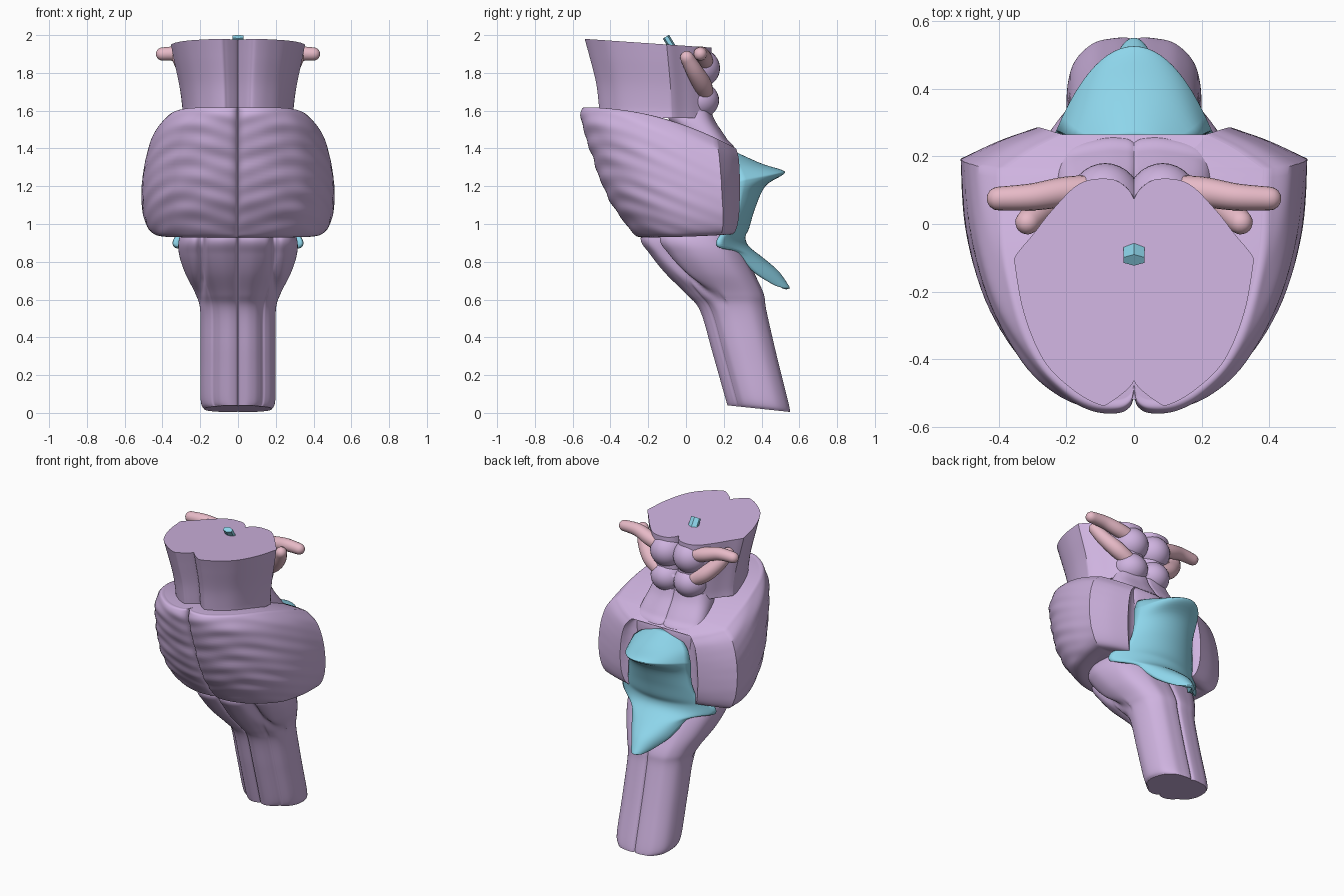
import bpy, bmesh, math
from mathutils import Vector, Euler

if "Cube" in bpy.data.objects:
    bpy.data.objects.remove(bpy.data.objects["Cube"])


def material(name, rgb):
    m = bpy.data.materials.new(name)
    m.diffuse_color = (*rgb, 1)
    m.use_nodes = True
    m.node_tree.nodes["Principled BSDF"].inputs["Base Color"].default_value = m.diffuse_color
    return m


PURPLE = material("purple", (0.62, 0.45, 0.74))
CYAN = material("cyan", (0.27, 0.67, 0.83))
PINK = material("pink", (0.80, 0.49, 0.57))


def spline(pts, steps):
    """Catmull-Rom through tuples; a repeated point makes a sharp corner."""
    out = []
    for i in range(len(pts) - 1):
        b, c = Vector(pts[i]), Vector(pts[i + 1])
        if (b - c).length < 1e-6:
            continue
        a, d = Vector(pts[max(i - 1, 0)]), Vector(pts[min(i + 2, len(pts) - 1)])
        for k in range(steps):
            t = k / steps
            out.append(b + 0.5 * t * (c - a + t * (2 * a - 5 * b + 4 * c - d + t * (3 * (b - c) + d - a))))
    return out + [Vector(pts[-1])]


def finish(bm, name, mat, angle=40):
    bmesh.ops.recalc_face_normals(bm, faces=bm.faces)
    me = bpy.data.meshes.new(name)
    bm.to_mesh(me)
    bm.free()
    ob = bpy.data.objects.new(name, me)
    bpy.context.collection.objects.link(ob)
    me.materials.append(mat)
    bpy.ops.object.select_all(action='DESELECT')
    bpy.context.view_layer.objects.active = ob
    ob.select_set(True)
    bpy.ops.object.shade_smooth_by_angle(angle=math.radians(angle))
    return ob


def mirror(ob):
    ob.modifiers.new("mirror", 'MIRROR').use_axis[0] = True


def loft(name, outline, sections, mat=PURPLE, bend=1.0, ridge=None, steps=8):
    """outline: half contour (x 0..1, front-to-back 0..1).
    sections: (front y, front z, back y, back z, half width)."""
    half = spline(outline, 6)
    contour = [(p[0], p[1]) for p in half] + [(-p[0], p[1]) for p in half[-2:0:-1]]
    bm = bmesh.new()
    rings = []
    for yf, zf, yb, zb, w in spline(sections, steps):
        ring = []
        for u, v in contour:
            x, y = u * w, yf + v * (yb - yf)
            z = zf + (zb - zf) * max(v, 0) ** bend
            if ridge:
                g = ridge(x, v, zf)
                x, y = x * (1 + g), y - g * 0.5
            ring.append(bm.verts.new((x, y, z)))
        rings.append(ring)
    n = len(contour)
    for a, b in zip(rings, rings[1:]):
        for i in range(n):
            j = (i + 1) % n
            bm.faces.new((a[i], a[j], b[j], b[i]))
    for r in (rings[0], rings[-1]):
        if bend == 1:
            cap = bm.faces.new(r)
            cap.normal_update()
            bmesh.ops.triangulate(bm, faces=[cap], ngon_method='EAR_CLIP')
            continue
        for i in range(n // 2):
            f = [r[i], r[i + 1], r[-(i + 1) % n], r[-i % n]]
            bm.faces.new(list(dict.fromkeys(f)))
    return finish(bm, name, mat)


def blob(name, loc, size, tilt=(0, 0, 0)):
    bm = bmesh.new()
    bmesh.ops.create_uvsphere(bm, u_segments=32, v_segments=20, radius=1)
    bmesh.ops.scale(bm, vec=size, verts=bm.verts)
    bmesh.ops.rotate(bm, matrix=Euler(tilt).to_matrix(), verts=bm.verts)
    bmesh.ops.translate(bm, vec=loc, verts=bm.verts)
    mirror(finish(bm, name, PURPLE))


def horn(name, path):
    """Round-tipped tube; path points are (x, y, z, radius)."""
    bm = bmesh.new()
    pts = spline(path, 6)
    end, near = pts[-1], pts[-2]
    d = (end.xyz - near.xyz).normalized()
    for a in (0.4, 0.8, 1.15, 1.45):
        p = end.xyz + d * end[3] * math.sin(a)
        pts.append(Vector((*p, end[3] * math.cos(a))))
    rings = []
    for i, p in enumerate(pts):
        t = (pts[min(i + 1, len(pts) - 1)].xyz - pts[max(i - 1, 0)].xyz).normalized()
        s = t.cross(Vector((0, 0, 1))).normalized()
        q = s.cross(t)
        rings.append([bm.verts.new(p.xyz + p[3] * (s * math.cos(k * math.pi / 10) + q * math.sin(k * math.pi / 10)))
                      for k in range(20)])
    for a, b in zip(rings, rings[1:]):
        for i in range(20):
            bm.faces.new((a[i], a[i - 1], b[i - 1], b[i]))
    bm.faces.new(rings[0])
    bm.faces.new(rings[-1])
    mirror(finish(bm, name, PINK, 60))


# Medulla: leaning column widening into pyramids and olives, parted by a groove
def olive_groove(x, v, z):
    rise = min(1, max(0, (z - .55) / .15))
    return -0.07 * rise * math.exp(-((abs(x) - .2) / .022) ** 2) if v < .45 else 0


loft("medulla",
     [(0, .09), (.05, .03), (.25, 0), (.45, .04), (.58, .11), (.66, .17), (.74, .19), (.9, .29), (1, .5),
      (.92, .78), (.65, .95), (.35, .995), (.1, 1), (0, .965)],
     [(.22, .04, .55, .005, .18), (.22, .04, .55, .005, .18), (.205, .09, .54, .06, .198),
      (.14, .32, .48, .3, .198), (.075, .54, .425, .54, .2), (.0, .63, .41, .63, .225),
      (-.11, .74, .36, .74, .28), (-.19, .84, .31, .84, .312), (-.24, .92, .27, .92, .312),
      (-.2, 1.02, .23, 1.02, .27)], ridge=olive_groove)


# Pons: ridged front, flat angled cuts at the back
def pons_ridge(x, v, z):
    fade = max(0, 1 - v)
    s = z + 0.25 * v - 0.12 * abs(x)
    return fade * (0.005 * math.sin(s * 68 + 2 * math.cos(x * 9)) + 0.004 * math.sin(s * 41 + x * x * 30))


loft("pons",
     [(0, .06), (.03, .02), (.12, 0), (.3, .01), (.5, .065), (.7, .17), (.88, .36), (.975, .6),
      (1, .87), (1, .87), (.78, .945), (.56, 1), (.56, 1), (.47, .95), (.3, .93), (0, .91)],
     [(-.52, 1.615, .265, 1.40, .38), (-.55, 1.61, .27, 1.385, .41), (-.55, 1.53, .28, 1.34, .465),
      (-.50, 1.37, .285, 1.25, .5), (-.44, 1.2, .285, 1.14, .512), (-.37, 1.07, .28, 1.04, .502),
      (-.29, .965, .265, .97, .47), (-.24, .93, .24, .945, .42), (-.15, .94, .2, .96, .34)],
     bend=2.0, ridge=pons_ridge, steps=10)

# Tegmentum: sloping back wall between midbrain and pons
loft("tegmentum",
     [(0, 0), (.5, 0), (.9, .2), (1, .6), (.85, .88), (.4, 1), (.1, 1), (0, .96)],
     [(-.1, 1.6, .13, 1.6, .19), (-.08, 1.54, .155, 1.54, .21), (0, 1.45, .215, 1.45, .23),
      (0, 1.38, .26, 1.37, .24), (0, 1.1, .24, 1.1, .24), (0, .9, .22, .9, .24)])

# Midbrain: two stalks with a fossa in front and a step at the side
loft("midbrain",
     [(0, .11), (.03, .085), (.1, .05), (.19, .015), (.28, 0), (.5, .065), (.75, .2), (.92, .42), (1, .66),
      (1, .66), (.95, .7), (.84, .77), (.68, .88), (.45, 1), (.2, 1.02), (.06, .98), (0, .93)],
     [(-.455, 1.56, .12, 1.56, .295), (-.46, 1.63, .12, 1.61, .295), (-.475, 1.75, .12, 1.72, .31),
      (-.51, 1.89, .12, 1.85, .338), (-.535, 1.98, .12, 1.935, .355), (-.535, 1.98, .12, 1.935, .355)])

# Colliculi: four bumps at the back
blob("upper_colliculus", (.085, .055, 1.825), (.112, .125, .11))
blob("lower_colliculus", (.085, .06, 1.655), (.108, .115, .1))

# Horn-like arms
horn("upper_arm", [(.1, .1, 1.85, .045), (.2, .095, 1.875, .045), (.3, .08, 1.9, .04), (.4, .075, 1.9, .035)])
horn("lower_arm", [(.12, .1, 1.69, .045), (.2, .085, 1.74, .05), (.27, .045, 1.81, .045), (.315, .005, 1.88, .036)])

# Ventricle roof: tent with a projecting peak, side tips and a tail
rows = [(.255, 1.385, .10, .23, 1.37), (.40, 1.32, .19, .26, 1.31), (.51, 1.285, .225, .275, 1.24),
        (.515, 1.262, .23, .275, 1.21), (.42, 1.20, .23, .275, 1.14), (.365, 1.08, .24, .265, 1.05),
        (.335, .98, .265, .24, .98), (.315, .93, .335, .185, .93), (.335, .88, .335, .18, .875),
        (.41, .82, .22, .26, .85), (.49, .75, .14, .37, .74), (.54, .68, .075, .46, .68),
        (.55, .66, .04, .52, .66)]
bm = bmesh.new()
grid = []
for ym, zm, w, ys, zs in spline(rows, 5):
    line = []
    for k in range(-12, 13):
        t = k / 12
        f = (1 - t * t) * (1 + .1 * t * t)
        line.append(bm.verts.new((w * t, ys + (ym - ys) * f, zs + (zm - zs) * f)))
    grid.append(line)
for a, b in zip(grid, grid[1:]):
    for i in range(24):
        bm.faces.new((a[i], a[i + 1], b[i + 1], b[i]))
roof = finish(bm, "ventricle_roof", CYAN, 60)
solid = roof.modifiers.new("thickness", 'SOLIDIFY')
solid.thickness = 0.02
solid.offset = -1

# Aqueduct: small slanted stub on top
bm = bmesh.new()
bmesh.ops.create_cone(bm, cap_ends=True, segments=6, radius1=.035, radius2=.035, depth=.14)
bmesh.ops.scale(bm, vec=(1, .55, 1), verts=bm.verts)
bmesh.ops.rotate(bm, matrix=Euler((.55, 0, 0)).to_matrix(), verts=bm.verts)
bmesh.ops.translate(bm, vec=(0, -.07, 1.932), verts=bm.verts)
finish(bm, "aqueduct", CYAN, 30)
